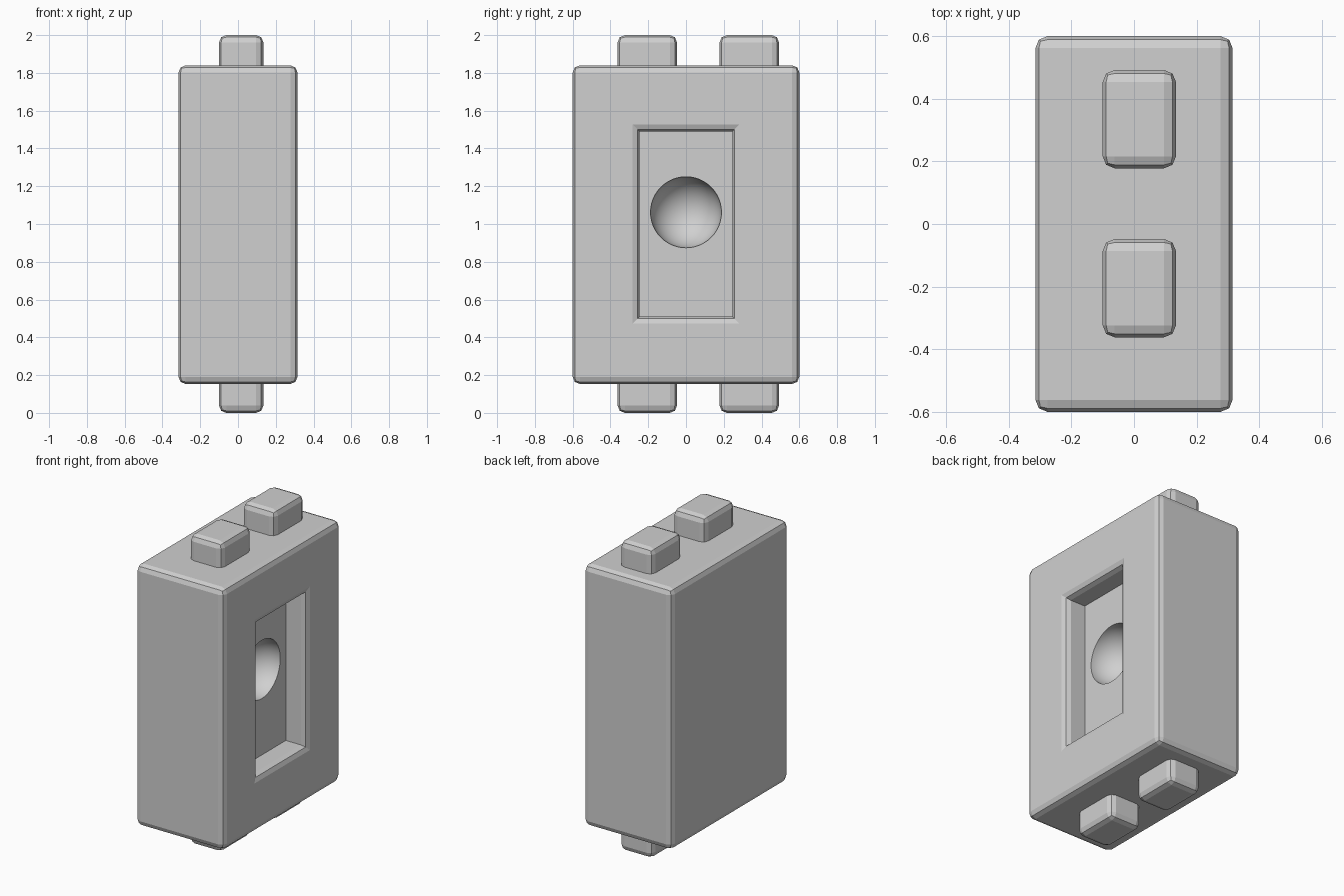
import bpy
import bmesh
from mathutils import Vector

if "Cube" in bpy.data.objects:
    bpy.data.objects.remove(bpy.data.objects["Cube"], do_unlink=True)

BEVEL = 0.038

# Single grey material
grey = bpy.data.materials.new("light_grey")
grey.use_nodes = True
colour = (0.63, 0.63, 0.63, 1)
grey.diffuse_color = colour
grey.node_tree.nodes["Principled BSDF"].inputs["Base Color"].default_value = colour


def box_mesh(low, high):
    low, high = Vector(low), Vector(high)
    bm = bmesh.new()
    bmesh.ops.create_cube(bm, size=1)
    for v in bm.verts:
        v.co = (low + high) / 2 + v.co * (high - low)
    return bm


def bevel(bm, edges):
    bmesh.ops.bevel(bm, geom=edges, offset=BEVEL, offset_type='OFFSET',
                    segments=2, profile=0.5, affect='EDGES', clamp_overlap=True)


def add_object(name, bm):
    bmesh.ops.recalc_face_normals(bm, faces=bm.faces)
    mesh = bpy.data.meshes.new(name)
    bm.to_mesh(mesh)
    bm.free()
    mesh.materials.append(grey)
    obj = bpy.data.objects.new(name, mesh)
    bpy.context.collection.objects.link(obj)
    return obj


# Body with a rectangular recess in its left side
bm = box_mesh((-0.315, -0.6, 0.153), (0.315, 0.6, 1.84))
edges = list(bm.edges)
panel = max(bm.faces, key=lambda f: f.calc_center_median().x)
bmesh.ops.inset_individual(bm, faces=[panel], thickness=0.2)
for v in panel.verts:
    v.co.y = 0.245 if v.co.y > 0 else -0.245
    v.co.z = 1.49 if v.co.z > 1 else 0.51
rim = list(panel.edges)
floor = bmesh.ops.extrude_discrete_faces(bm, faces=[panel])["faces"][0]
for v in floor.verts:
    v.co.x = 0.17
rim = [e for e in bm.edges
       if all(v.co.x > 0.3 and abs(v.co.y) < 0.3 for v in e.verts)]
bevel(bm, [e for e in edges if e.is_valid] + rim)
body = add_object("body", bm)

# Round hollow in the recess floor
bm = bmesh.new()
bmesh.ops.create_uvsphere(bm, u_segments=48, v_segments=24, radius=0.188)
for f in bm.faces:
    f.smooth = True
bmesh.ops.translate(bm, verts=bm.verts, vec=(0.17, 0, 1.062))
cutter = add_object("hollow_cutter", bm)
cutter.hide_render = True
cut = body.modifiers.new("hollow", 'BOOLEAN')
cut.operation = 'DIFFERENCE'
cut.solver = 'EXACT'
cut.object = cutter
bpy.context.view_layer.objects.active = body
bpy.ops.object.modifier_apply(modifier=cut.name)
bpy.data.objects.remove(cutter, do_unlink=True)

# Pegs above and feet below, front and back
for end, y in (("front", -0.205), ("back", 0.335)):
    for part, bottom, top in (("peg", 1.75, 2.0), ("foot", 0.0, 0.25)):
        bm = box_mesh((-0.1, y - 0.157, bottom), (0.134, y + 0.157, top))
        bevel(bm, list(bm.edges))
        add_object(f"{end}_{part}", bm)
